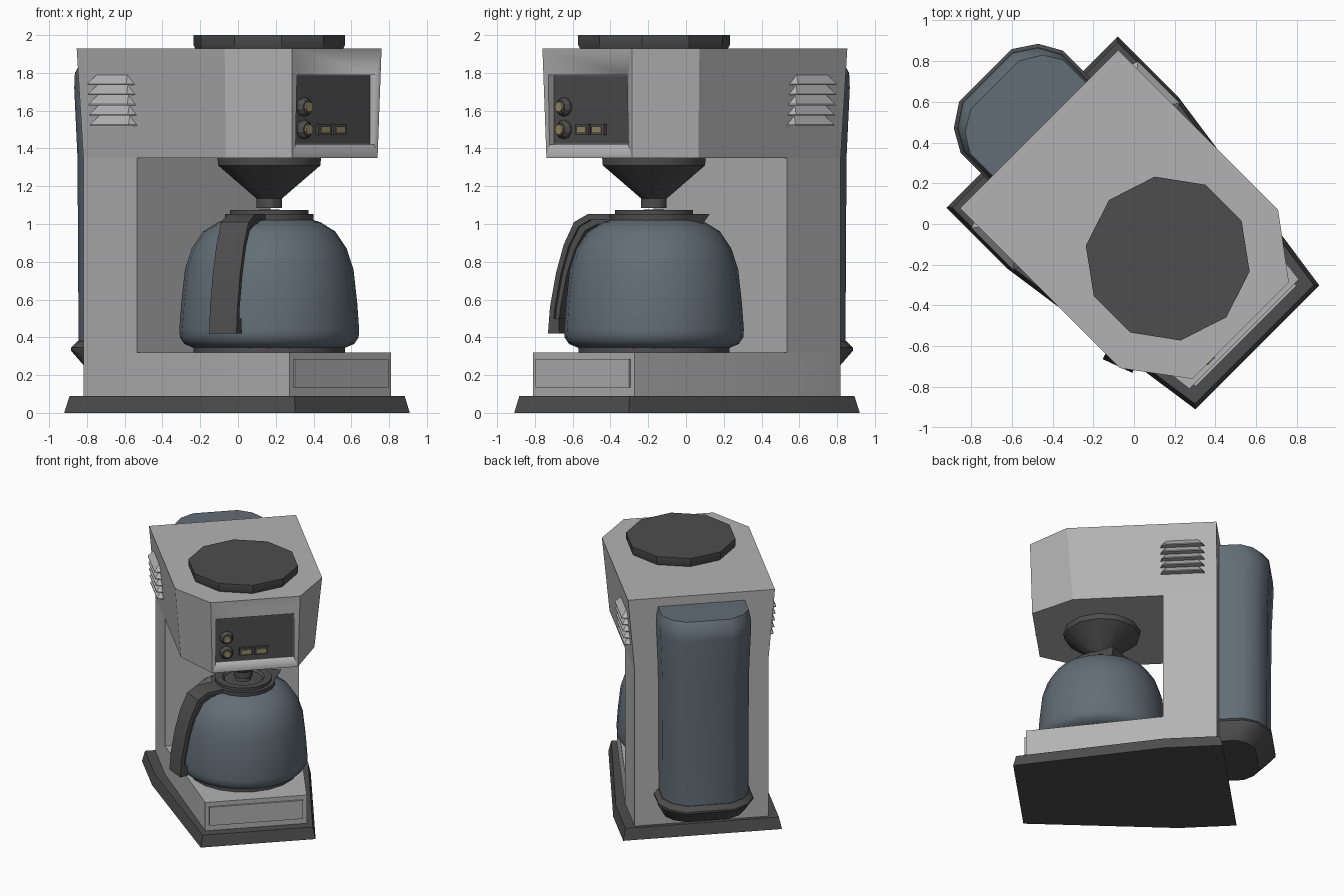
import bpy, bmesh
from math import pi, cos, sin, radians
from mathutils import Matrix

if "Cube" in bpy.data.objects:
    bpy.data.objects.remove(bpy.data.objects["Cube"])

TURN = Matrix.Rotation(radians(45), 4, 'Z')   # the machine stands diagonally


def material(name, rgb):
    m = bpy.data.materials.new(name)
    m.diffuse_color = (*rgb, 1)
    m.use_nodes = True
    m.node_tree.nodes["Principled BSDF"].inputs["Base Color"].default_value = m.diffuse_color
    return m


GREY = material("grey_plastic", (0.45, 0.45, 0.45))
DARK = material("dark_plastic", (0.075, 0.075, 0.075))
GLASS = material("blue_grey_glass", (0.12, 0.155, 0.18))
AMBER = material("amber_lamp", (0.3, 0.25, 0.13))


def loft(name, rings, mat, place=None, angle=30):
    """Skin equal-length rings of 3D points and cap both ends."""
    bm = bmesh.new()
    vs = [[bm.verts.new(p) for p in r] for r in rings]
    n = len(vs[0])
    for a, b in zip(vs, vs[1:]):
        for i in range(n):
            j = (i + 1) % n
            bm.faces.new((a[i], a[j], b[j], b[i]))
    bm.faces.new(vs[0])
    bm.faces.new(vs[-1])
    bmesh.ops.recalc_face_normals(bm, faces=bm.faces[:])
    me = bpy.data.meshes.new(name)
    bm.to_mesh(me)
    bm.free()
    me.transform(TURN @ place if place else TURN)
    for p in me.polygons:
        p.use_smooth = True
    me.set_sharp_from_angle(angle=radians(angle))
    me.materials.append(mat)
    ob = bpy.data.objects.new(name, me)
    bpy.context.collection.objects.link(ob)
    return ob


def plan(half, z):
    """Closed ring mirrored about local x = 0 from right-hand (x, y) points."""
    return [(x, y, z) for x, y in half] + [(-x, y, z) for x, y in reversed(half)]


def box(name, x, y, z, mat):
    return loft(name, [[(x[0], y[0], h), (x[1], y[0], h), (x[1], y[1], h), (x[0], y[1], h)]
                       for h in z], mat)


def lathe(name, profile, n, mat, place, angle=30):
    """Turn an (r, z) profile with n sides, one vertex pointing along +y."""
    rings = [[(r * cos(pi / 2 + 2 * pi * i / n), r * sin(pi / 2 + 2 * pi * i / n), z)
              for i in range(n)] for r, z in profile]
    return loft(name, rings, mat, place, angle)


# Base foot, lower block and raised front plate
loft("base_foot", [plan([(.594, .707), (.594, .28), (.43, -.856)], 0),
                   plan([(.574, .687), (.574, .275), (.412, -.836)], .09)], DARK)
block = [(.5, .658), (.5, .257), (.38, -.764)]
loft("lower_block", [plan(block, .09), plan(block, .32)], GREY)
box("front_plate", (-.35, .35), (-.778, -.76), (.135, .285), GREY)

# Column and flared head
box("rear_column", (-.5, .5), (.257, .658), (.31, 1.36), GREY)
head = loft("head", [plan([(.5, .658), (.5, -.408), (.32, -.725)], 1.35),
                     plan([(.55, .658), (.55, -.45), (.335, -.74)], 1.93)], GREY)

# Recess for the control panel
cutter = box("recess_cutter", (-.295, .295), (-.9, -.69), (1.42, 1.79), GREY)
cutter.hide_render = True
mod = head.modifiers.new("recess", 'BOOLEAN')
mod.operation = 'DIFFERENCE'
mod.solver = 'EXACT'
mod.object = cutter
bpy.context.view_layer.objects.active = head
bpy.ops.object.modifier_apply(modifier=mod.name)
bpy.data.objects.remove(cutter)
box("control_panel", (-.29, .29), (-.697, -.685), (1.425, 1.785), DARK)

# Knobs and buttons
for i, z in enumerate((1.62, 1.50)):
    at = Matrix.Translation((-.209, -.69, z)) @ Matrix.Rotation(pi / 2, 4, 'X')
    lathe(f"knob_{i}", [(.05, 0), (.05, .022), (.036, .045)], 10, DARK, at)
    lathe(f"knob_cap_{i}", [(.03, .04), (.027, .056)], 10, AMBER, at)
for i, x in enumerate((-.064, .05)):
    box(f"button_frame_{i}", (x - .05, x + .05), (-.715, -.69), (1.47, 1.53), DARK)
    box(f"button_{i}", (x - .034, x + .034), (-.722, -.7), (1.483, 1.517), AMBER)

# Side louvres, five on each side
for side, label in ((1, "right"), (-1, "left")):
    for i in range(5):
        top, low = 1.79 - .054 * i, 1.736 - .054 * i
        wall = .5 + .05 * (low - 1.35) / .58
        loft(f"{label}_louvre_{i}",
             [[(side * x, y, z) for x, y in ((wall - .03, a), (wall + out, a + s),
                                            (wall + out, b - s), (wall - .03, b))]
              for z, a, b, out, s in ((top, .28, .53, .006, .01), (low + .006, .23, .58, .045, .03),
                                      (low, .23, .58, .045, .03))], GREY)

# Parts on the brewing axis
AXIS = Matrix.Translation((-.003, -.237, 0))
lathe("top_lid", [(.395, 1.925), (.407, 1.95), (.407, 2.0)], 10, DARK, AXIS)
lathe("filter_funnel", [(.285, 1.36), (.28, 1.31), (.07, 1.135), (.07, 1.085)], 12, DARK, AXIS)
lathe("hot_plate", [(.405, .315), (.405, .345)], 20, DARK, AXIS)

# Carafe
lathe("carafe_glass", [(.39, .34), (.45, .365), (.473, .40), (.476, .44), (.466, .58),
                       (.446, .76), (.41, .87), (.35, .96), (.27, 1.01), (.22, 1.025)],
      24, GLASS, AXIS, 40)
lathe("carafe_collar", [(.235, 1.0), (.238, 1.052), (.2, 1.052)], 20, DARK, AXIS)
lathe("carafe_lid", [(.21, 1.04), (.21, 1.075), (.155, 1.075), (.14, 1.058),
                     (.06, 1.058), (.055, 1.076)], 20, DARK, AXIS)

# Handle and spout share a turned frame: local x points away from the carafe
GRIP = AXIS @ Matrix.Rotation(radians(200), 4, 'Z')
POUR = AXIS @ Matrix.Rotation(radians(20), 4, 'Z')


def strap(name, path, w):
    """Strap of width w along (r_out, z_out, r_in, z_in) stations."""
    h = w / 2
    loft(name, [[(a, -h, b), (a, h, b), (c, h, d), (c, -h, d)] for a, b, c, d in path],
         DARK, GRIP)


strap("handle_grip", [(.21, 1.052, .21, 1.02), (.35, 1.052, .335, 1.022), (.43, 1.01, .405, .985),
                      (.49, .89, .462, .88), (.535, .74, .507, .735), (.57, .56, .542, .555),
                      (.582, .42, .553, .42)], .16)
strap("handle_rib", [(.21, 1.035, .21, 1.0), (.33, 1.035, .30, 1.0), (.41, .99, .375, .965),
                     (.47, .88, .435, .865), (.515, .74, .482, .73), (.55, .56, .52, .55),
                     (.56, .425, .53, .425)], .12)
strap("handle_foot", [(.56, .50, .52, .50), (.575, .42, .515, .42)], .16)
loft("spout", [[(.2, -.12, 1.052), (.325, 0, 1.052), (.2, .12, 1.052)],
               [(.2, -.08, .97), (.262, 0, .97), (.2, .08, .97)]], DARK, POUR)

# Rear water tank and its cup
outline = [(.354, .64), (.354, .85), (.293, .958), (.182, 1.032)]


def tank_ring(z, inset, depth=1.0):
    k = 1 - inset / .354
    return plan([(x * k, .64 + (y - .64) * depth * (1 - inset / .392)) for x, y in outline], z)


loft("water_tank", [tank_ring(.34, .035), tank_ring(1.35, .03), tank_ring(1.72, .015),
                    tank_ring(1.80, .018), tank_ring(1.86, .03, .9)], GLASS, angle=35)
loft("tank_cup", [tank_ring(.21, .06, .82), tank_ring(.33, 0), tank_ring(.345, 0),
                  tank_ring(.38, .03)], DARK, angle=35)
